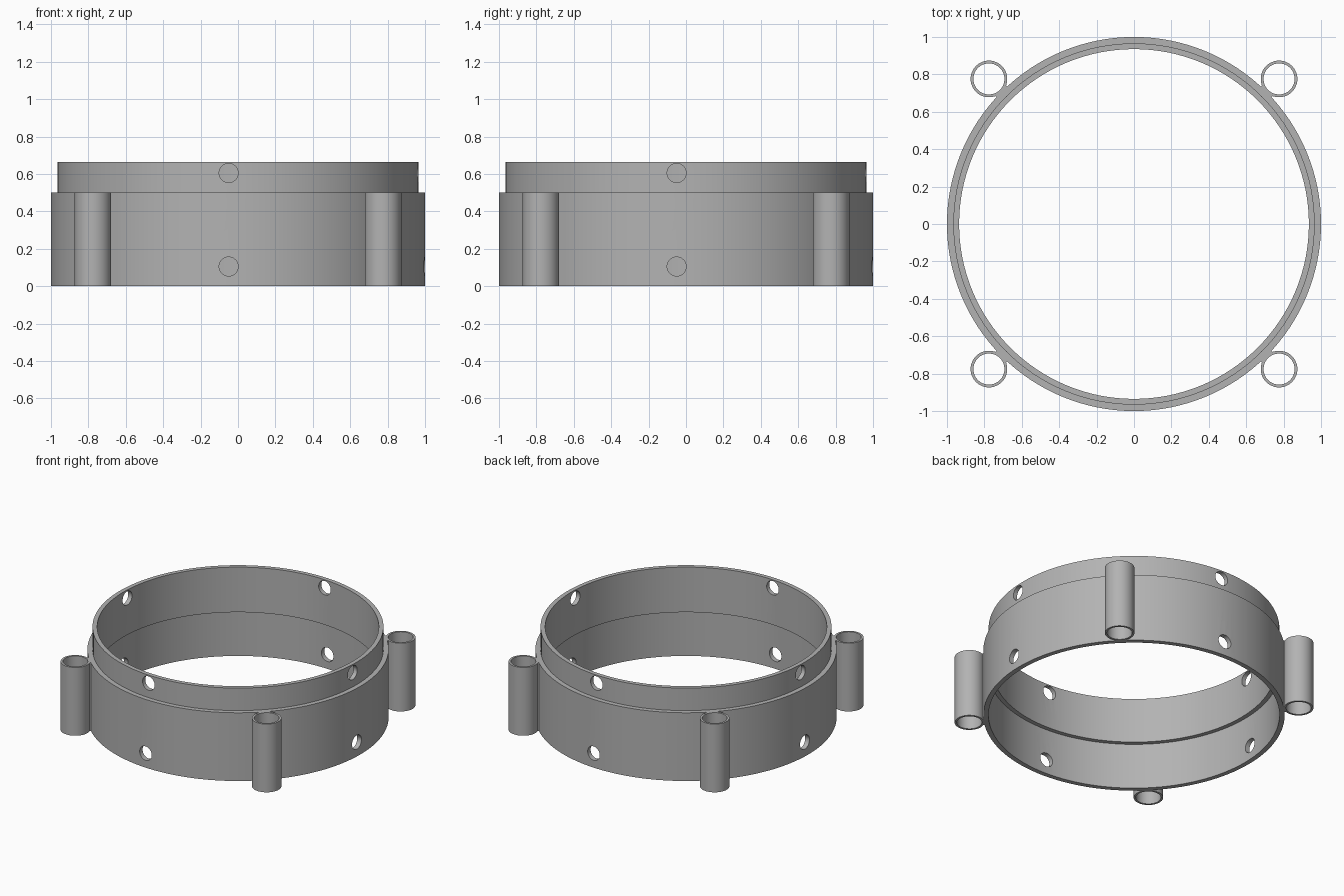
import bpy, bmesh
from math import pi, radians, sin, cos
from mathutils import Matrix, Vector

if "Cube" in bpy.data.objects:
    bpy.data.objects.remove(bpy.data.objects["Cube"], do_unlink=True)

grey = bpy.data.materials.new("plain grey")
grey.use_nodes = True
color = (0.45, 0.45, 0.45, 1)
grey.diffuse_color = color
grey.node_tree.nodes["Principled BSDF"].inputs["Base Color"].default_value = color

BODY_H, TOTAL_H, STEP_Z = 0.5, 0.665, 0.335
TUBE_DIST = 1.097


def add_object(name, bm):
    bmesh.ops.recalc_face_normals(bm, faces=bm.faces)
    mesh = bpy.data.meshes.new(name)
    bm.to_mesh(mesh)
    bm.free()
    mesh.materials.append(grey)
    obj = bpy.data.objects.new(name, mesh)
    bpy.context.collection.objects.link(obj)
    return obj


def activate(obj):
    bpy.ops.object.select_all(action='DESELECT')
    obj.select_set(True)
    bpy.context.view_layer.objects.active = obj


def smooth(obj):
    activate(obj)
    bpy.ops.object.shade_smooth_by_angle(angle=radians(30))


def lathe(name, profile, segments):
    """Spin a closed (radius, height) profile around the z axis."""
    bm = bmesh.new()
    rings = []
    for i in range(segments):
        a = 2 * pi * i / segments
        rings.append([bm.verts.new((r * cos(a), r * sin(a), z)) for r, z in profile])
    n = len(profile)
    for i in range(segments):
        a, b = rings[i], rings[(i + 1) % segments]
        for j in range(n):
            k = (j + 1) % n
            bm.faces.new((a[j], b[j], b[k], a[k]))
    return add_object(name, bm)


# Stepped ring: wide lower wall with a narrower collar nested inside it
ring = lathe("stepped_ring", [(1, 0), (1, BODY_H), (0.966, BODY_H), (0.966, TOTAL_H),
                              (0.935, TOTAL_H), (0.935, STEP_Z), (0.966, STEP_Z), (0.966, 0)], 128)

# Screw holes: two heights on four sides, each slightly off the axis
bm = bmesh.new()
for i in range(4):
    for z in (0.105, 0.605):
        place = (Matrix.Rotation(i * pi / 2, 4, 'Z') @ Matrix.Translation((-0.05, -0.97, z))
                 @ Matrix.Rotation(pi / 2, 4, 'X'))
        bmesh.ops.create_cone(bm, cap_ends=True, segments=32, radius1=0.051,
                              radius2=0.051, depth=0.16, matrix=place)
cutter = add_object("hole_cutter", bm)
cutter.hide_render = True
cut = ring.modifiers.new("holes", 'BOOLEAN')
cut.operation = 'DIFFERENCE'
cut.solver = 'EXACT'
cut.object = cutter
activate(ring)
bpy.ops.object.modifier_apply(modifier=cut.name)
bpy.data.objects.remove(cutter, do_unlink=True)
smooth(ring)

# Four corner tubes, each joined to the ring by a thin web
for i, corner in enumerate(("back_left", "back_right", "front_right", "front_left")):
    angle = pi / 4 + i * pi / 2
    out = Vector((cos(angle), sin(angle), 0))
    tube = lathe(corner + "_tube", [(0.098, 0), (0.098, BODY_H), (0.083, BODY_H), (0.083, 0)], 48)
    tube.location = out * TUBE_DIST
    smooth(tube)

    bm = bmesh.new()
    bmesh.ops.create_cube(bm, size=1, matrix=Matrix.Diagonal((0.024, 0.08, BODY_H, 1)))
    web = add_object(corner + "_web", bm)
    web.location = out * 0.997 + Vector((0, 0, BODY_H / 2))
    web.rotation_euler.z = angle
